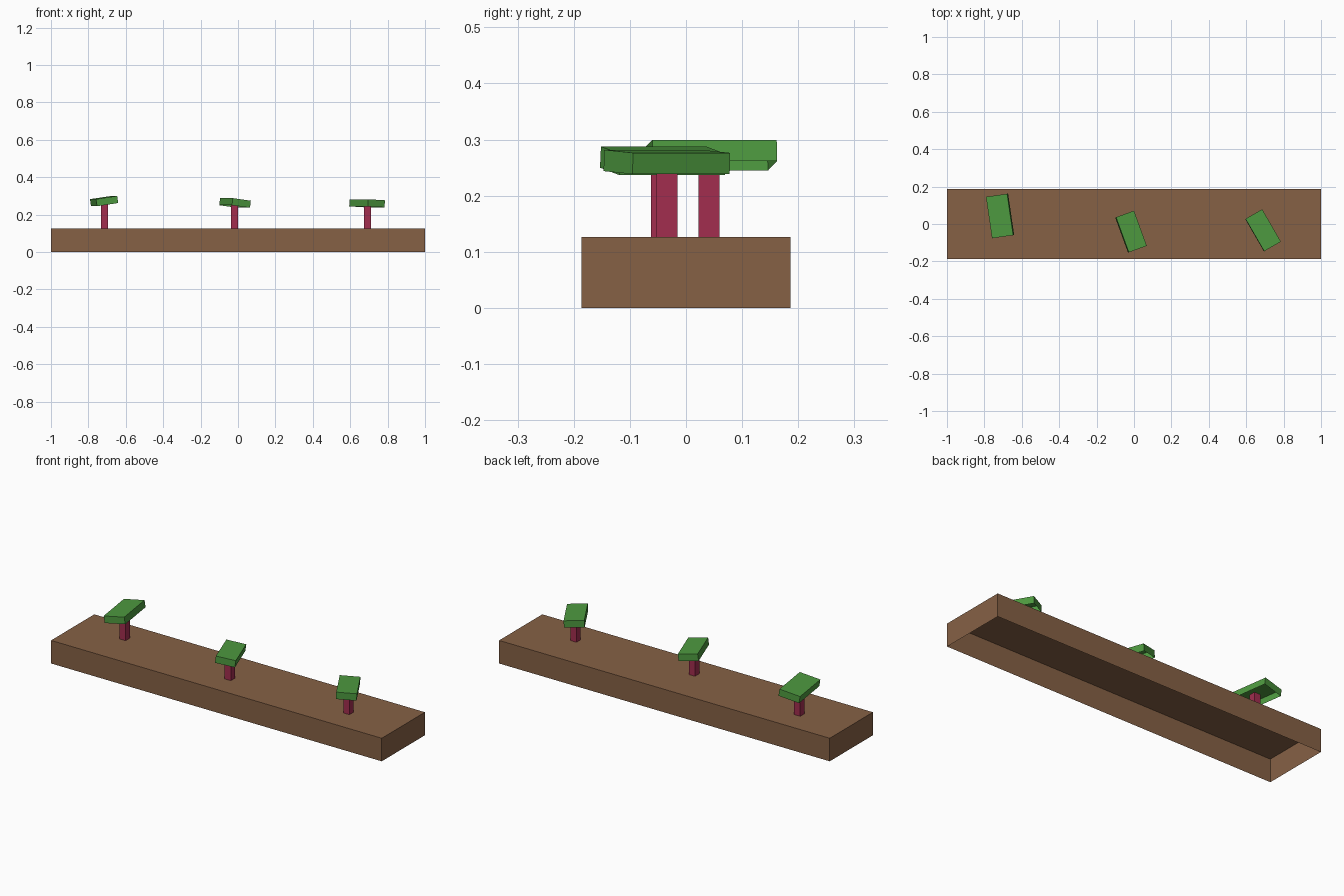
import bpy
import bmesh
from math import radians
from mathutils import Euler

if "Cube" in bpy.data.objects:
    bpy.data.objects.remove(bpy.data.objects["Cube"], do_unlink=True)


def make_material(name, rgb):
    mat = bpy.data.materials.new(name)
    mat.use_nodes = True
    colour = (*rgb, 1.0)
    mat.diffuse_color = colour
    mat.node_tree.nodes["Principled BSDF"].inputs["Base Color"].default_value = colour
    return mat


brown = make_material("soil brown", (0.24, 0.12, 0.06))
green = make_material("leaf green", (0.075, 0.32, 0.05))
crimson = make_material("stem crimson", (0.36, 0.026, 0.078))


def open_box(name, size, centre, mat, roll=0.0, turn=0.0):
    """Box shell without a bottom face, rolled about its length then turned."""
    bm = bmesh.new()
    bmesh.ops.create_cube(bm, size=1.0)
    bmesh.ops.scale(bm, vec=size, verts=bm.verts)
    bottom = [f for f in bm.faces if f.normal.z < -0.5]
    bmesh.ops.delete(bm, geom=bottom, context='FACES_ONLY')
    mesh = bpy.data.meshes.new(name)
    bm.to_mesh(mesh)
    bm.free()
    mesh.materials.append(mat)
    obj = bpy.data.objects.new(name, mesh)
    obj.location = centre
    obj.rotation_euler = Euler((0, radians(roll), radians(turn)))
    bpy.context.scene.collection.objects.link(obj)
    return obj


# Planter bed
BED_TOP = 0.126
open_box("bed", (2.0, 0.373, BED_TOP), (0, 0, BED_TOP / 2), brown)

# Sprouts: name, stem x and y, leaf centre (x, y, z), leaf size factor, roll, turn
sprouts = [
    ("right", (-0.714, 0.041), (-0.716, 0.043, 0.272), 1.12, -8.5, 8.3),
    ("middle", (-0.018, -0.044), (-0.016, -0.041, 0.262), 1.0, 7.5, 20.0),
    ("left", (0.692, -0.034), (0.690, -0.034, 0.260), 1.0, 3.0, 30.0),
]
for side, (sx, sy), leaf, factor, roll, turn in sprouts:
    height = leaf[2] - BED_TOP
    open_box(side + "_stem", (0.037, 0.037, height),
             (sx, sy, BED_TOP + height / 2), crimson)
    open_box(side + "_leaf", (0.103 * factor, 0.2 * factor, 0.038),
             leaf, green, roll, turn)
